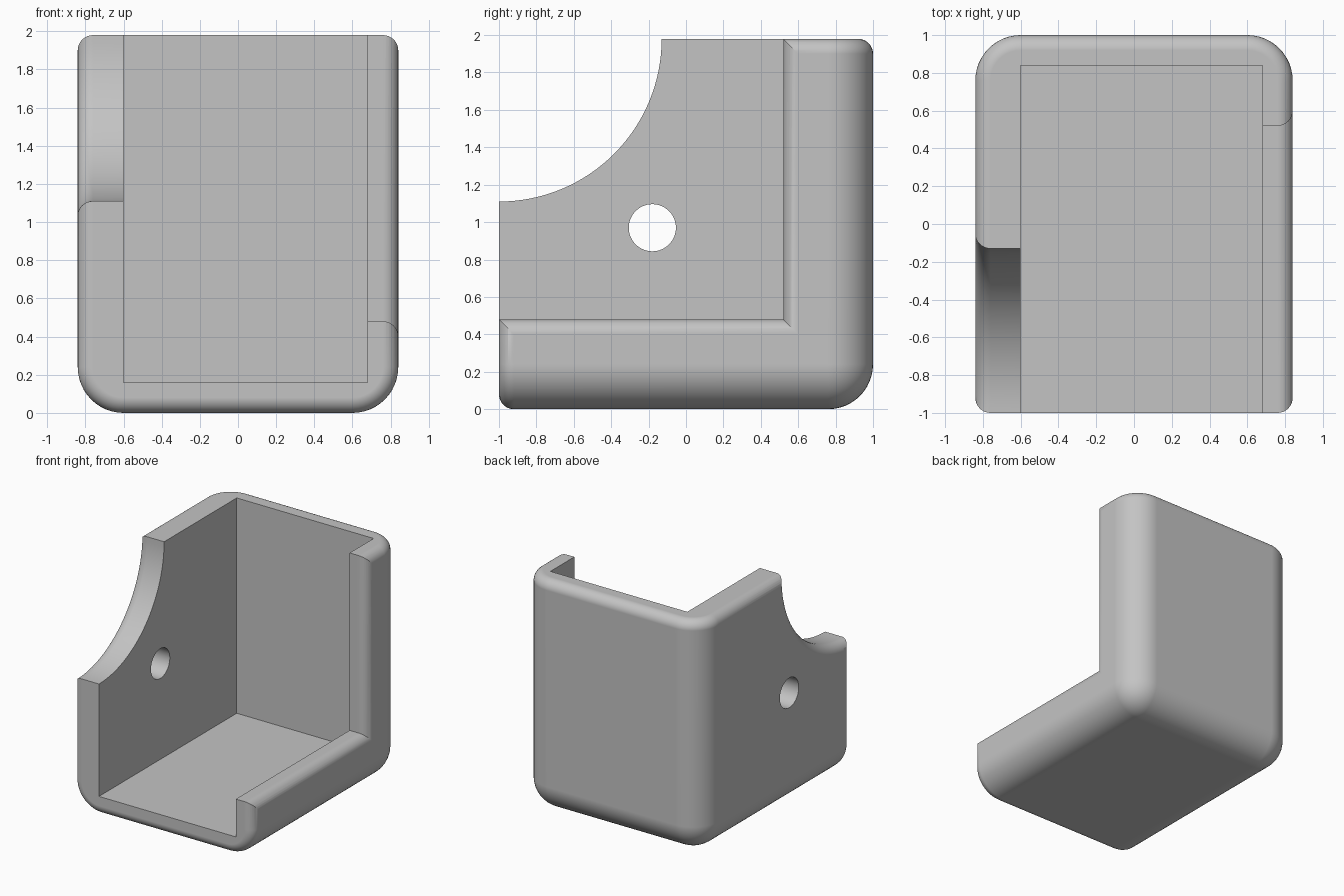
import bpy, bmesh, math
from mathutils import Vector

if "Cube" in bpy.data.objects:
    bpy.data.objects.remove(bpy.data.objects["Cube"], do_unlink=True)

HALF_W, TOP, FRONT, BACK = 0.84, 1.98, -1.0, 1.0
BIG, SMALL = 0.24, 0.08


def make_object(name, bm):
    bmesh.ops.recalc_face_normals(bm, faces=bm.faces)
    mesh = bpy.data.meshes.new(name)
    bm.to_mesh(mesh)
    bm.free()
    obj = bpy.data.objects.new(name, mesh)
    bpy.context.collection.objects.link(obj)
    return obj


def box(bm, low, high):
    low, high = Vector(low), Vector(high)
    for v in bmesh.ops.create_cube(bm, size=1)["verts"]:
        v.co = (low + high) / 2 + v.co * (high - low)


def loft(name, sections):
    """Closed solid through matching rings of points."""
    bm = bmesh.new()
    rings = [[bm.verts.new(p) for p in ring] for ring in sections]
    n = len(rings[0])
    for a, b in zip(rings, rings[1:]):
        for i in range(n):
            j = (i + 1) % n
            bm.faces.new((a[i], a[j], b[j], b[i]))
    bm.faces.new(rings[0])
    bm.faces.new(rings[-1])
    return make_object(name, bm)


def circle(x, y, z, r, n=128):
    return [(x, y + r * math.cos(math.tau * i / n), z + r * math.sin(math.tau * i / n))
            for i in range(n)]


def flare(steps=8):
    """Distance from the middle and widening that round over a cut's outer edge."""
    yield 0.62, 0.0
    for i in range(steps + 1):
        a = math.pi / 2 * i / steps
        yield HALF_W - SMALL + SMALL * math.sin(a), SMALL * (1 - math.cos(a))
    yield 1.0, SMALL


# Outer block: large rounds at the bottom and back
bm = bmesh.new()
box(bm, (-HALF_W, FRONT, 0), (HALF_W, BACK, TOP))


def is_open_side(f):
    return f.normal.z > 0.99 or f.normal.y < -0.99


bm.normal_update()
big_edges = [e for e in bm.edges if not any(is_open_side(f) for f in e.link_faces)]
bmesh.ops.bevel(bm, geom=big_edges, offset=BIG, segments=12, profile=0.5,
                affect='EDGES', clamp_overlap=False)

# Small rounds around the front and top rims
bm.normal_update()
rim = {e for f in bm.faces if is_open_side(f) for e in f.edges}
bmesh.ops.bevel(bm, geom=list(rim), offset=SMALL, segments=8, profile=0.5,
                affect='EDGES', clamp_overlap=False)
body = make_object("corner_bracket", bm)

# Interior space, open to the front and top
bm = bmesh.new()
box(bm, (-0.6, -2, 0.16), (0.68, 0.84, 3))
inside = make_object("interior_cutter", bm)

# Side opening that leaves an L-shaped lip
opening = loft("side_opening_cutter", [
    [(x, -2, 0.48 - f), (x, 0.52 + f, 0.48 - f), (x, 0.52 + f, 3), (x, -2, 3)]
    for x, f in flare()])

# Round scoop in the tall wall
scoop = loft("scoop_cutter", [circle(-x if x > 0.7 else -0.5, FRONT, TOP, 0.87 + f)
                              for x, f in flare()])

# Screw hole
hole = loft("hole_cutter", [circle(x, -0.18, 0.97, 0.126, 64) for x in (-1, -0.5)])

bpy.context.view_layer.objects.active = body
for cutter in (inside, opening, scoop, hole):
    mod = body.modifiers.new(cutter.name, 'BOOLEAN')
    mod.operation, mod.solver, mod.object = 'DIFFERENCE', 'EXACT', cutter
    bpy.ops.object.modifier_apply(modifier=mod.name)
    bpy.data.objects.remove(cutter, do_unlink=True)

# Grey finish
grey = bpy.data.materials.new("plain_grey")
grey.use_nodes = True
colour = (0.55, 0.55, 0.55, 1)
grey.diffuse_color = colour
grey.node_tree.nodes["Principled BSDF"].inputs["Base Color"].default_value = colour
body.data.materials.clear()
body.data.materials.append(grey)
for p in body.data.polygons:
    p.material_index = 0

# Smooth rounds, crisp cut edges, flat walls
bpy.ops.object.select_all(action='DESELECT')
body.select_set(True)
bpy.ops.object.shade_smooth_by_angle(angle=math.radians(30))
weighted = body.modifiers.new("flat_wall_normals", 'WEIGHTED_NORMAL')
weighted.keep_sharp = True
